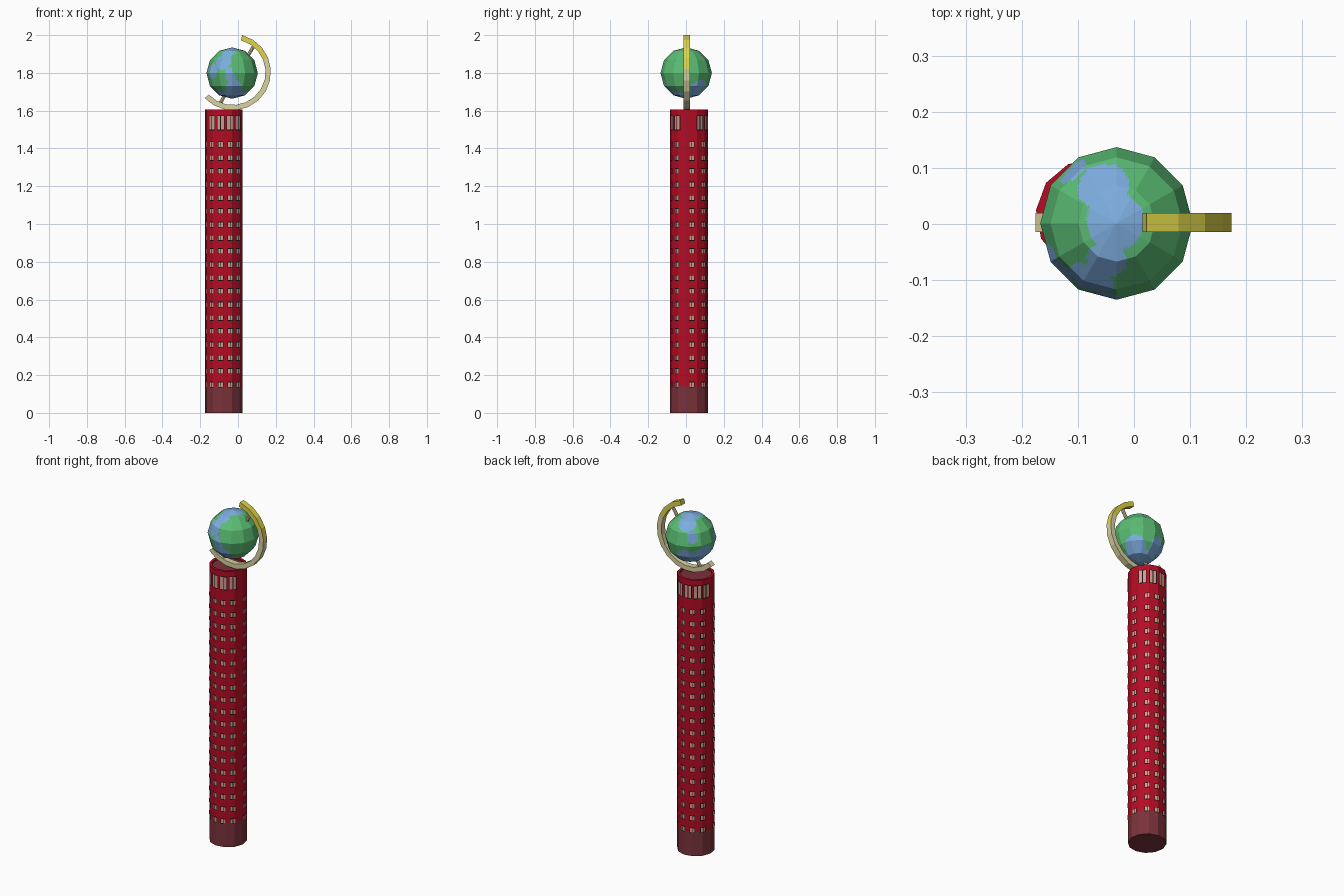
import bpy, bmesh, math
from mathutils import Vector, Matrix

if "Cube" in bpy.data.objects:
    bpy.data.objects.remove(bpy.data.objects["Cube"])


def material(name, rgb):
    m = bpy.data.materials.new(name)
    lin = [(c / 255 / 12.92) if c < 11 else ((c / 255 + 0.055) / 1.055) ** 2.4 for c in rgb]
    m.diffuse_color = (*lin, 1)
    m.use_nodes = True
    m.node_tree.nodes["Principled BSDF"].inputs["Base Color"].default_value = m.diffuse_color
    return m


RED = material("brick red", (180, 12, 36))
BROWN = material("dark brown red", (122, 50, 58))
PANE = material("window beige", (205, 158, 142))
DARK = material("window frame black", (22, 14, 14))
GREEN = material("land green", (90, 188, 115))
BLUE = material("ocean blue", (126, 174, 224))
YELLOW = material("stand yellow", (222, 212, 72))
TAN = material("stand tan", (218, 210, 160))


def finish(bm, name, mats, recalc=True):
    if recalc:
        bmesh.ops.recalc_face_normals(bm, faces=bm.faces)
    me = bpy.data.meshes.new(name)
    bm.to_mesh(me)
    bm.free()
    for m in mats:
        me.materials.append(m)
    ob = bpy.data.objects.new(name, me)
    bpy.context.collection.objects.link(ob)
    return ob


def rad(d):
    return math.radians(d)


# Tower: twelve-sided shaft with brown base and a shallow sunken roof
CX, CY, R, TOP, SIDES = -0.075, 0.016, 0.1, 1.605, 12
bm = bmesh.new()
loops = []
for r, z in ((R, 0), (R, 0.14), (R, TOP), (R - 0.014, TOP), (R - 0.014, TOP - 0.01)):
    loops.append([bm.verts.new((CX + r * math.cos(rad(25 + 360 * i / SIDES)),
                                CY + r * math.sin(rad(25 + 360 * i / SIDES)), z))
                  for i in range(SIDES)])
for k, (a, b) in enumerate(zip(loops, loops[1:])):
    for i in range(SIDES):
        j = (i + 1) % SIDES
        bm.faces.new((a[i], a[j], b[j], b[i])).material_index = 1 if k == 0 else 0
for cap in (loops[0], loops[-1]):
    bm.faces.new(cap).material_index = 1
finish(bm, "tower", [RED, BROWN])


# Window plates: strips lying on the shaft facets
def plate(bm, az, side, z, w, h, lift, mat):
    cols = []
    for k in range(4):
        a = az + math.degrees((side + w * (k / 3 - 0.5)) / R)
        off = (a - 10 + 15) % 30 - 15
        r = R * math.cos(rad(15)) / math.cos(rad(off)) + lift
        x, y = CX + r * math.cos(rad(a)), CY + r * math.sin(rad(a))
        cols.append([bm.verts.new((x, y, z + s * h / 2)) for s in (-1, 1)])
    for p, q in zip(cols, cols[1:]):
        bm.faces.new((p[0], q[0], q[1], p[1])).material_index = mat


def window(bm, az, z, w, h):
    plate(bm, az, 0, z, w, h, 0.0008, 1)
    for s in (-1, 1):
        plate(bm, az, s * w * 0.23, z, w * 0.36, h - 0.008, 0.0016, 0)


bm = bmesh.new()
for az in (8, 50, 81, 114, 147, 198, 230, 260, 290, 320):
    for row in range(19):
        window(bm, az, 0.15 + row * 0.0706, 0.03, 0.032)
finish(bm, "small_windows", [PANE, DARK], False)

bm = bmesh.new()
for az in (36, 68, 100, 130, 158, 230, 260, 290, 320):
    window(bm, az, 1.535, 0.043, 0.08)
finish(bm, "tall_windows", [PANE, DARK], False)

# Globe: low-poly ball, flat facets split finer only to colour the oceans
C = Vector((-0.031, 0.001, 1.799))
bm = bmesh.new()
bmesh.ops.create_uvsphere(bm, u_segments=12, v_segments=6, radius=0.136)
bmesh.ops.subdivide_edges(bm, edges=bm.edges, cuts=8, use_grid_fill=True)
# ocean patches: azimuth, elevation, angular radius
oceans = [(120, 88, 23), (110, 55, 21), (245, 28, 20), (215, 5, 17), (266, -10, 13),
          (262, 6, 9), (275, -38, 20), (0, -90, 40), (40, -42, 24), (130, 20, 14),
          (160, -28, 24), (112, -32, 22), (255, 58, 16)]
dirs = [(Vector((math.cos(rad(e)) * math.cos(rad(a)), math.cos(rad(e)) * math.sin(rad(a)),
                 math.sin(rad(e)))), math.cos(rad(s))) for a, e, s in oceans]
for f in bm.faces:
    n = f.calc_center_median().normalized()
    f.material_index = int(any(n.dot(d) > c for d, c in dirs))
bmesh.ops.translate(bm, verts=bm.verts, vec=C)
finish(bm, "globe", [GREEN, BLUE])

# Curved stand: rectangular section swept round the globe
bm = bmesh.new()
N, A0, A1 = 12, -137, 75.5
prev = None
for i in range(N + 1):
    a = rad(A0 + (A1 - A0) * i / N)
    sec = [bm.verts.new((-0.028 + r * math.cos(a), y, 1.804 + r * math.sin(a)))
           for r, y in ((0.202, -0.014), (0.202, 0.02), (0.174, 0.02), (0.174, -0.014))]
    if prev:
        for k in range(4):
            f = bm.faces.new((prev[k], prev[(k + 1) % 4], sec[(k + 1) % 4], sec[k]))
            f.material_index = int(f.calc_center_median().z > 1.85)
    else:
        bm.faces.new(sec)
    prev = sec
bm.faces.new(prev).material_index = 1
finish(bm, "curved_stand", [TAN, YELLOW])

# Tilted axle pins joining stand and globe
bm = bmesh.new()
for p, q in (((0.088, 1.95), (0.04, 1.87)), ((-0.095, 1.637), (-0.06, 1.70))):
    p, q = Vector((p[0], 0.003, p[1])), Vector((q[0], 0.003, q[1]))
    d = q - p
    m = Matrix.Translation((p + q) / 2) @ d.to_track_quat('Z', 'Y').to_matrix().to_4x4()
    bmesh.ops.create_cone(bm, cap_ends=True, segments=8, radius1=0.009, radius2=0.009,
                          depth=d.length, matrix=m)
finish(bm, "axle_pins", [TAN])
